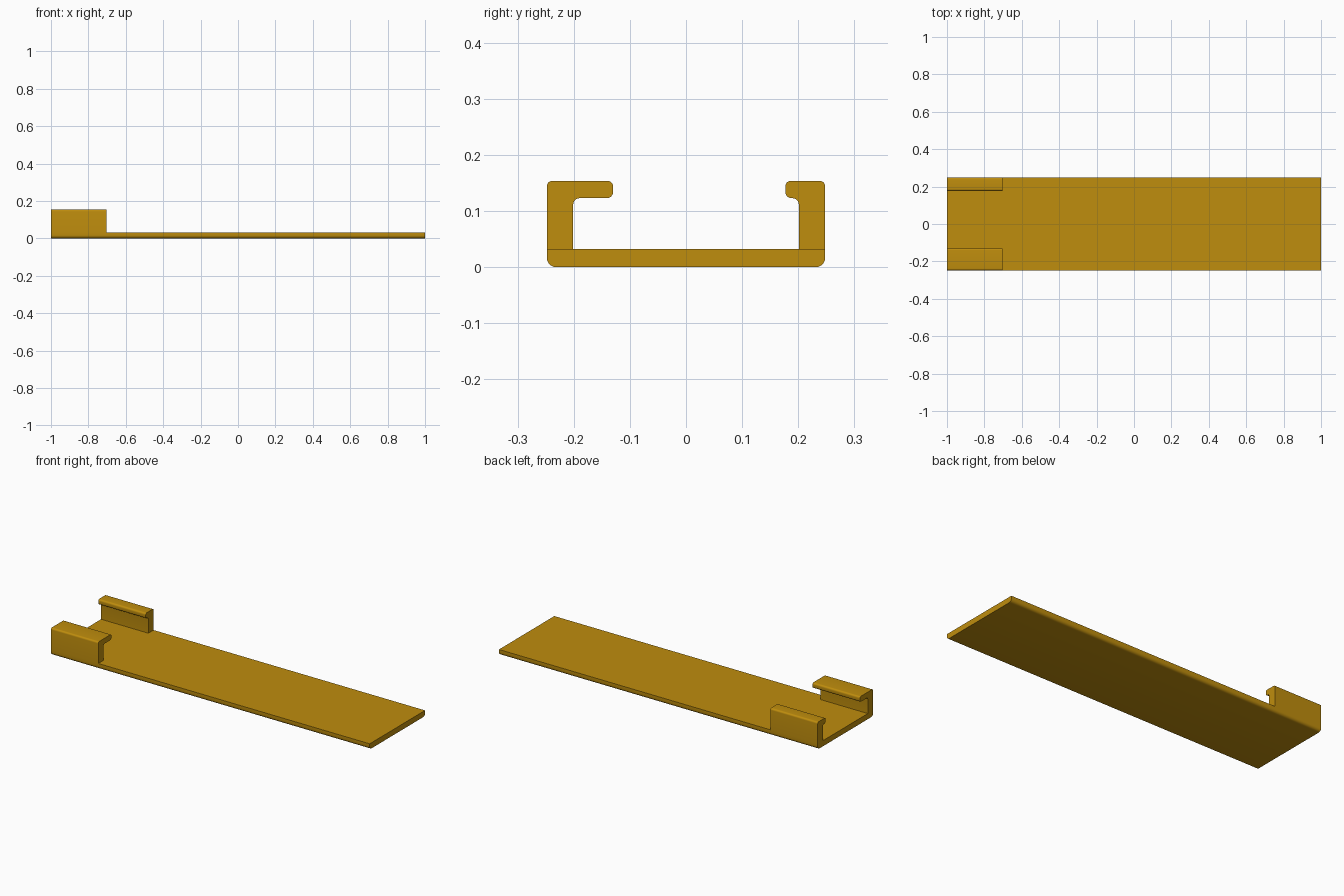
import bpy, bmesh, math
from mathutils import Vector

if "Cube" in bpy.data.objects:
    bpy.data.objects.remove(bpy.data.objects["Cube"])

HALF_W, BASE_T, TOP_Z, LIP_Z, INNER_Y = 0.248, 0.032, 0.154, 0.123, 0.201

gold = bpy.data.materials.new("golden_yellow")
gold.diffuse_color = (0.52, 0.266, 0.004, 1)
gold.use_nodes = True
gold.node_tree.nodes["Principled BSDF"].inputs["Base Color"].default_value = gold.diffuse_color


def rounded(corners, steps=6):
    """Fillet each (y, z, radius) corner of a closed outline."""
    out = []
    for i, (y, z, r) in enumerate(corners):
        p = Vector((y, z))
        if r == 0:
            out.append(p)
            continue
        a = (Vector(corners[i - 1][:2]) - p).normalized()
        b = (Vector(corners[(i + 1) % len(corners)][:2]) - p).normalized()
        centre = p + (a + b) * r          # all corners are square
        for k in range(steps + 1):
            t = k / steps * math.pi / 2
            out.append(centre - b * r * math.cos(t) - a * r * math.sin(t))
    return out


def extrude_profile(name, corners, x0, x1):
    bm = bmesh.new()
    face = bm.faces.new([bm.verts.new((x0, p.x, p.y)) for p in rounded(corners)])
    new = bmesh.ops.extrude_face_region(bm, geom=[face])["geom"]
    bmesh.ops.translate(bm, vec=(x1 - x0, 0, 0),
                        verts=[g for g in new if isinstance(g, bmesh.types.BMVert)])
    bmesh.ops.recalc_face_normals(bm, faces=bm.faces)
    mesh = bpy.data.meshes.new(name)
    bm.to_mesh(mesh)
    bm.free()
    mesh.materials.append(gold)
    obj = bpy.data.objects.new(name, mesh)
    bpy.context.collection.objects.link(obj)
    bpy.ops.object.select_all(action="DESELECT")
    obj.select_set(True)
    bpy.context.view_layer.objects.active = obj
    bpy.ops.object.shade_smooth_by_angle(angle=math.radians(30))


# Long flat plate with rounded lower edges
extrude_profile("base_plate", [
    (-HALF_W, 0, 0.017), (HALF_W, 0, 0.017),
    (HALF_W, BASE_T, 0), (-HALF_W, BASE_T, 0)], -1, 1)

# Hooked clips at one end: the front lip reaches further inward
for name, side, tip in (("front_clip", -1, 0.130), ("back_clip", 1, 0.177)):
    extrude_profile(name, [
        (side * HALF_W, BASE_T, 0), (side * HALF_W, TOP_Z, 0.010),
        (side * tip, TOP_Z, 0.010), (side * tip, LIP_Z, 0.011),
        (side * INNER_Y, LIP_Z, 0.011), (side * INNER_Y, BASE_T, 0)], -1, -0.703)
